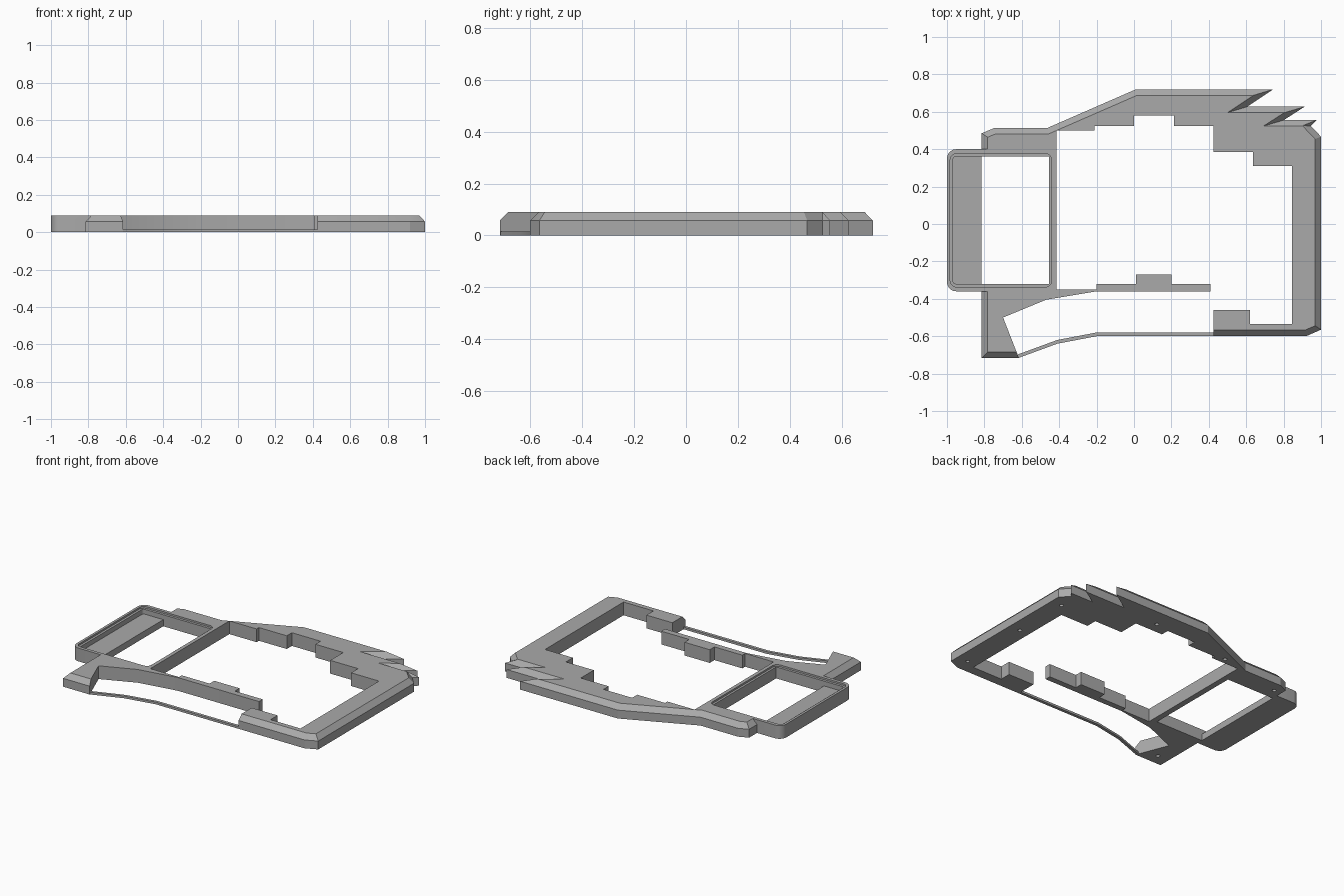
import bpy, bmesh
from mathutils import Vector

HEIGHT, SHOULDER, INSET = 0.09, 0.057, 0.032

if "Cube" in bpy.data.objects:
    bpy.data.objects.remove(bpy.data.objects["Cube"])

grey = bpy.data.materials.new("mid_grey")
grey.use_nodes = True
grey.diffuse_color = (0.4, 0.4, 0.4, 1)
grey.node_tree.nodes["Principled BSDF"].inputs["Base Color"].default_value = (0.4, 0.4, 0.4, 1)


def finish(name, bm):
    bmesh.ops.remove_doubles(bm, verts=bm.verts, dist=0.003)
    bmesh.ops.recalc_face_normals(bm, faces=bm.faces)
    mesh = bpy.data.meshes.new(name)
    bm.to_mesh(mesh)
    bm.free()
    mesh.materials.append(grey)
    obj = bpy.data.objects.new(name, mesh)
    bpy.context.collection.objects.link(obj)
    return obj


def loft(name, rings):
    """Skin between outlines given as (points, height), with flat caps."""
    bm = bmesh.new()
    loops = [[bm.verts.new((p[0], p[1], z)) for p in pts] for pts, z in rings]
    n = len(loops[0])
    for low, high in zip(loops, loops[1:]):
        for i in range(n):
            j = (i + 1) % n
            bm.faces.new((low[i], low[j], high[j], high[i]))
    bm.faces.new(loops[0])
    bm.faces.new(loops[-1])
    return finish(name, bm)


def inset(points, d):
    """Mitred inward offset of a counter-clockwise outline."""
    pts = [Vector(p) for p in points]
    out = []
    for i, p in enumerate(pts):
        a = (p - pts[i - 1]).normalized()
        b = (pts[(i + 1) % len(pts)] - p).normalized()
        na, nb = Vector((-a.y, a.x)), Vector((-b.y, b.x))
        out.append(p + (na + nb) * d / (1 + na.dot(nb)))
    return out


def rounded_block(name, x0, x1, y0, y1, z0, z1, r):
    bm = bmesh.new()
    bmesh.ops.create_cube(bm, size=1)
    for v in bm.verts:
        v.co = (x1 if v.co.x > 0 else x0, y1 if v.co.y > 0 else y0, z1 if v.co.z > 0 else z0)
    if r:
        upright = [e for e in bm.edges if abs(e.verts[0].co.z - e.verts[1].co.z) > 0.001]
        bmesh.ops.bevel(bm, geom=upright, offset=r, segments=5, profile=0.5, affect='EDGES')
    return finish(name, bm)


def combine(target, tool, operation):
    mod = target.modifiers.new(operation.lower(), 'BOOLEAN')
    mod.operation, mod.object, mod.solver = operation, tool, 'EXACT'
    bpy.context.view_layer.objects.active = target
    bpy.ops.object.modifier_apply(modifier=mod.name)
    bpy.data.objects.remove(tool)


# Outer body with a chamfered upper rim and swept-back spikes at one corner
silhouette = [
    (-.815, -.717), (-.5, -.717), (.3, -.6), (.92, -.6), (1, -.565), (1, .467),
    (.945, .525), (.975, .555), (.8, .555), (.912, .627), (.605, .627),
    (.745, .72), (.01, .72), (-.467, .512), (-.75, .512), (-.815, .485)]
# Keep the front foot edges level where they meet the central gap
silhouette[1:3] = [(-.3, -.717), (-.3, -.6)]
frame = loft("frame", [(silhouette, 0), (silhouette, SHOULDER),
                       (inset(silhouette, INSET), HEIGHT)])

# Stepped central opening, running out through the front
opening = [
    (.425, -.9), (.425, -.46), (.62, -.46), (.62, -.535), (.845, -.535),
    (.845, .31), (.635, .31), (.635, .385), (.425, .385), (.425, .525),
    (.215, .525), (.215, .58), (0, .58), (0, .525), (-.21, .525), (-.21, .5),
    (-.415, .5), (-.415, -.35), (-.2, -.35), (-.2, -.32), (.01, -.32),
    (.01, -.27), (.2, -.27), (.2, -.32), (.41, -.32), (.41, -.36), (-.2, -.36),
    (-.47, -.405), (-.7, -.5), (-.615, -.717), (-.54, -.9)]
combine(frame, loft("opening_cutter", [(opening, -.1), (opening, .2)]), 'DIFFERENCE')

# Side tray: rounded block with a stepped recess and a through window
combine(frame, rounded_block("tray", -1, -.425, -.36, .4, 0, HEIGHT, .05), 'UNION')
combine(frame, rounded_block("rim_cutter", -.983, -.44, -.337, .377, .078, .2, .035), 'DIFFERENCE')
combine(frame, rounded_block("floor_cutter", -.967, -.455, -.32, .36, .045, .2, .015), 'DIFFERENCE')
combine(frame, rounded_block("window_cutter", -.815, -.455, -.32, .36, -.1, .2, 0), 'DIFFERENCE')

# Blind screw holes in the underside
for x, y in [(.92, .4), (.92, 0), (.92, -.5), (.32, .6), (-.28, .54), (-.76, .44), (-.73, -.64)]:
    bm = bmesh.new()
    bmesh.ops.create_cone(bm, cap_ends=True, segments=12, radius1=.013, radius2=.013, depth=.1)
    bmesh.ops.translate(bm, verts=bm.verts, vec=(x, y, 0))
    combine(frame, finish("screw_hole_cutter", bm), 'DIFFERENCE')

# Thin strip bridging the front gap
front_edge = [(-.62, -.717), (-.41, -.64), (-.2, -.6), (.43, -.6)]
strip = front_edge + [(x, y + .02) for x, y in reversed(front_edge)]
front_strip = loft("front_strip", [(strip, 0), (strip, .015)])

# Round only the shallow tray corners
for obj in (frame, front_strip):
    bpy.ops.object.select_all(action='DESELECT')
    obj.select_set(True)
    bpy.context.view_layer.objects.active = obj
    bpy.ops.object.shade_smooth_by_angle(angle=0.33)
